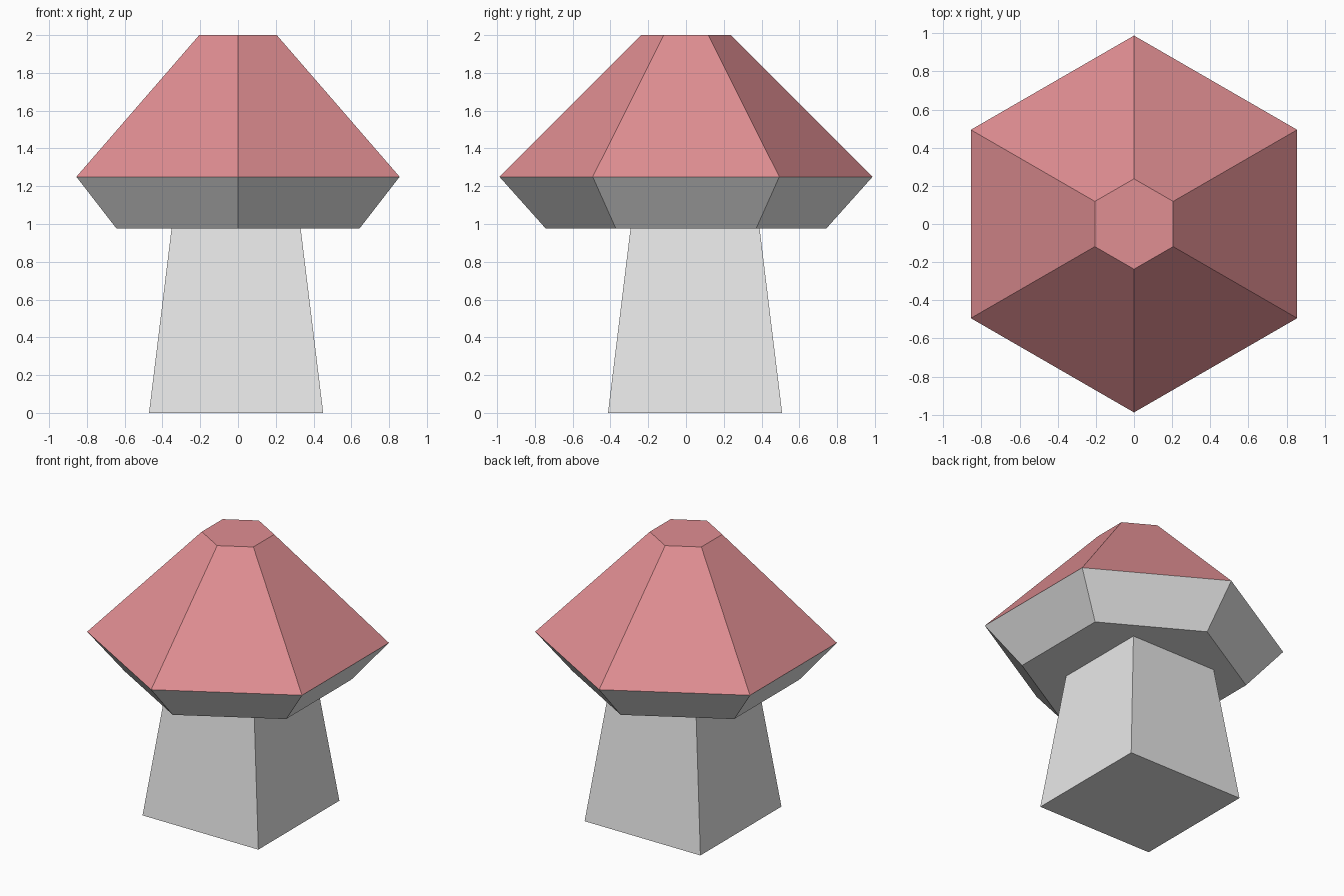
import bpy, bmesh, math

if "Cube" in bpy.data.objects:
    bpy.data.objects.remove(bpy.data.objects["Cube"])


def material(name, rgb):
    m = bpy.data.materials.new(name)
    m.diffuse_color = (*rgb, 1)
    m.use_nodes = True
    m.node_tree.nodes["Principled BSDF"].inputs["Base Color"].default_value = m.diffuse_color
    return m


def stacked_rings(name, sides, start, rings, centre, mats):
    """Closed flat-sided solid from stacked regular polygons (radius, z)."""
    bm = bmesh.new()
    loops = []
    for r, z in rings:
        loops.append([bm.verts.new((
            centre[0] + r * math.cos(start + math.tau * i / sides),
            centre[1] + r * math.sin(start + math.tau * i / sides), z))
            for i in range(sides)])
    for a, b in zip(loops, loops[1:]):
        for i in range(sides):
            j = (i + 1) % sides
            bm.faces.new((a[i], a[j], b[j], b[i]))
    bm.faces.new(loops[0][::-1])
    bm.faces.new(loops[-1])
    bm.normal_update()
    # upward faces take the last material, the rest the first
    for f in bm.faces:
        f.material_index = len(mats) - 1 if f.normal.z > 0.3 else 0
    me = bpy.data.meshes.new(name)
    bm.to_mesh(me)
    bm.free()
    for m in mats:
        me.materials.append(m)
    ob = bpy.data.objects.new(name, me)
    bpy.context.collection.objects.link(ob)
    return ob


pale = material("pale_grey", (0.8, 0.8, 0.8))
pink = material("pink", (0.745, 0.271, 0.288))

# Hexagonal cap: pink roof, pale underside
stacked_rings("mushroom_cap", 6, math.pi / 6,
              [(0.742, 0.975), (0.988, 1.25), (0.237, 2.0)], (0, 0), [pale, pink])

# Square tapered stem, slightly off centre
stacked_rings("mushroom_stem", 4, math.pi / 4,
              [(0.461 * math.sqrt(2), 0), (0.340 * math.sqrt(2), 0.99)],
              (-0.01, 0.048), [pale])
